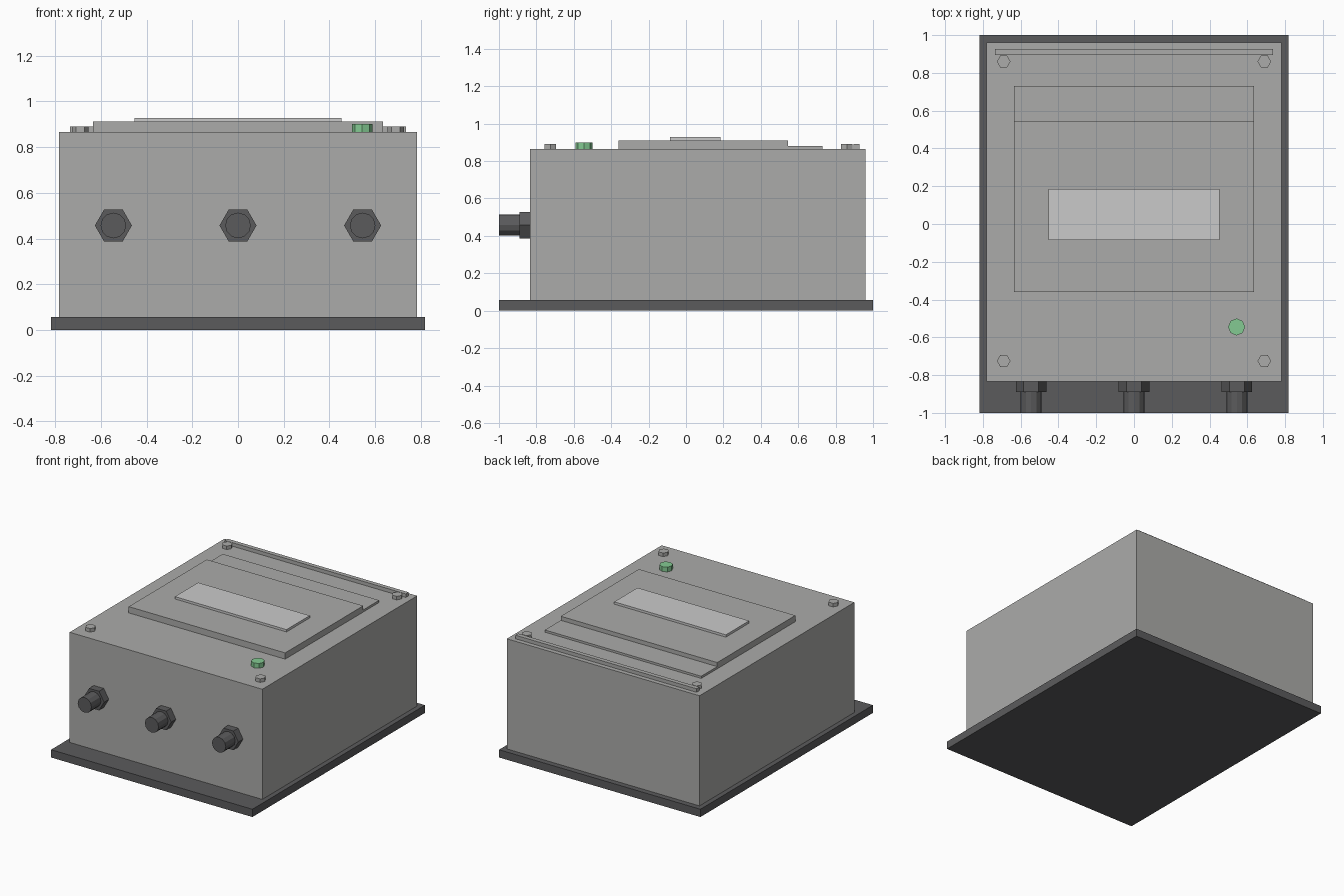
import bpy, bmesh, math
from mathutils import Matrix

if "Cube" in bpy.data.objects:
    bpy.data.objects.remove(bpy.data.objects["Cube"])


def material(name, rgb):
    m = bpy.data.materials.new(name)
    m.diffuse_color = (*rgb, 1)
    m.use_nodes = True
    m.node_tree.nodes["Principled BSDF"].inputs["Base Color"].default_value = m.diffuse_color
    return m


GREY = material("housing grey", (0.41, 0.41, 0.40))
DARK = material("dark grey", (0.105, 0.105, 0.108))
LIGHT = material("display grey", (0.59, 0.59, 0.59))
GREEN = material("button green", (0.23, 0.59, 0.29))


def finish(name, bm, mat):
    bmesh.ops.recalc_face_normals(bm, faces=bm.faces)
    mesh = bpy.data.meshes.new(name)
    bm.to_mesh(mesh)
    bm.free()
    mesh.materials.append(mat)
    bpy.context.collection.objects.link(bpy.data.objects.new(name, mesh))


def box(name, x, y, z, mat):
    """Box from (min, max) ranges."""
    bm = bmesh.new()
    size = [b - a for a, b in (x, y, z)]
    mid = [(a + b) / 2 for a, b in (x, y, z)]
    bmesh.ops.create_cube(bm, size=1, matrix=Matrix.Translation(mid) @ Matrix.Diagonal((*size, 1)))
    finish(name, bm, mat)


def prism(name, centre, radius, depth, sides, mat, along_y=False):
    """Regular prism with one corner on the +x side."""
    bm = bmesh.new()
    bmesh.ops.create_cone(bm, cap_ends=True, segments=sides, radius1=radius, radius2=radius, depth=depth)
    # put a corner exactly on the x axis
    v = bm.verts[:][0].co
    rot = Matrix.Rotation(-math.atan2(v.y, v.x), 4, 'Z')
    if along_y:
        rot = Matrix.Rotation(math.pi / 2, 4, 'X') @ rot
    bmesh.ops.transform(bm, matrix=Matrix.Translation(centre) @ rot, verts=bm.verts)
    finish(name, bm, mat)


TOP = 0.865

# Base plate and housing
box("base_plate", (-0.817, 0.817), (-1, 1), (0, 0.057), DARK)
box("housing", (-0.782, 0.782), (-0.835, 0.96), (0.057, TOP), GREY)

# Stepped lid panel, display and rear hinge bar
box("lid_panel", (-0.635, 0.635), (-0.36, 0.545), (TOP, 0.911), GREY)
box("lid_step", (-0.635, 0.635), (0.545, 0.73), (TOP, 0.881), GREY)
box("display", (-0.453, 0.453), (-0.085, 0.185), (0.911, 0.928), LIGHT)
box("hinge_bar", (-0.735, 0.735), (0.895, 0.927), (TOP, 0.891), GREY)

# Corner screws
for sx in (-1, 1):
    for y in (-0.725, 0.86):
        prism("screw", (sx * 0.69, y, TOP + 0.013), 0.036, 0.026, 6, GREY)

# Push button
prism("button", (0.543, -0.545, TOP + 0.0175), 0.045, 0.035, 8, GREEN)

# Cable glands on the front
for x in (-0.545, 0, 0.545):
    prism("gland_nut", (x, -0.8625, 0.457), 0.081, 0.055, 6, DARK, True)
    prism("gland_stub", (x, -0.945, 0.457), 0.056, 0.11, 12, DARK, True)
